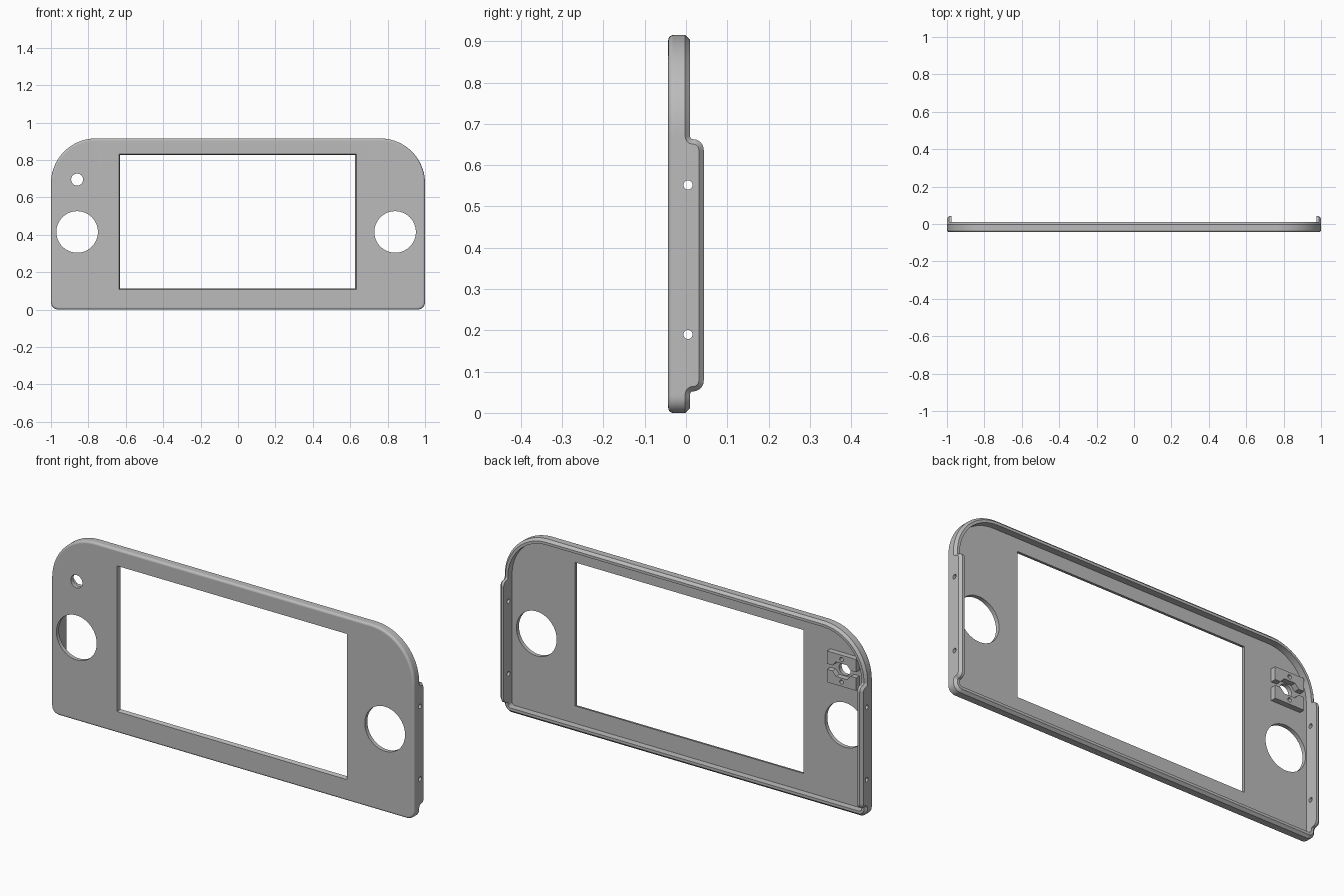
import bpy, bmesh
from math import sin, cos, pi, radians
from mathutils import Matrix, Vector

if "Cube" in bpy.data.objects:
    bpy.data.objects.remove(bpy.data.objects["Cube"])

HEIGHT, R_TOP, R_LOW = 0.915, 0.24, 0.04
FRONT, PLATE_BACK, RIM, TAB_RIM = -0.043, -0.023, 0.01, 0.043
CHAMFER, WALL, FILLET = 0.012, 0.025, 0.012
TAB_MID, TAB_HALF = 0.3575, 0.3055

grey = bpy.data.materials.new("plain grey")
grey.use_nodes = True
grey.diffuse_color = (0.5, 0.5, 0.5, 1)
grey.node_tree.nodes["Principled BSDF"].inputs["Base Color"].default_value = (0.5, 0.5, 0.5, 1)


def add_object(name, bm):
    bmesh.ops.recalc_face_normals(bm, faces=bm.faces)
    mesh = bpy.data.meshes.new(name)
    bm.to_mesh(mesh)
    bm.free()
    mesh.materials.append(grey)
    obj = bpy.data.objects.new(name, mesh)
    bpy.context.collection.objects.link(obj)
    return obj


def activate(obj):
    bpy.ops.object.select_all(action='DESELECT')
    obj.select_set(True)
    bpy.context.view_layer.objects.active = obj


def arc(cx, cz, r, a0, a1, n):
    return [(cx + r * cos(radians(a0 + (a1 - a0) * i / n)),
             cz + r * sin(radians(a0 + (a1 - a0) * i / n))) for i in range(n + 1)]


def tab_edge(d):
    """Rim (y, z) along one side tab, shrunk by d, from low to high z."""
    r_out = 0.026
    y_mid = TAB_RIM - r_out
    r_in = y_mid - RIM
    top = TAB_MID + TAB_HALF
    outer = arc(y_mid, top - r_out, r_out - d, 0, 90, 6)
    inner = arc(y_mid, top + r_in, r_in + d, 270, 180, 6)
    upper = outer + inner[1:]
    return [(y, 2 * TAB_MID - z) for y, z in reversed(upper)] + upper


def ring(inset, y=None, shrink=CHAMFER):
    """Closed body outline; y=None follows the rim with its side tabs."""
    rim = RIM - shrink
    flat = rim if y is None else y
    half = [(x, flat, z) for x, z in arc(1 - R_LOW, R_LOW, R_LOW - inset, -90, 0, 8)]
    half += [(1 - inset, py if y is None else y, pz) for py, pz in tab_edge(shrink)]
    half += [(x, flat, z) for x, z in arc(1 - R_TOP, HEIGHT - R_TOP, R_TOP - inset, 0, 90, 24)]
    return half + [(-x, py, z) for x, py, z in reversed(half)]


def cylinder(bm, centre, r, depth, axis, sides=64):
    turn = Matrix.Rotation(pi / 2, 4, 'X' if axis == 'Y' else 'Y')
    bmesh.ops.create_cone(bm, cap_ends=True, segments=sides, radius1=r, radius2=r,
                          depth=depth, matrix=Matrix.Translation(centre) @ turn)


def prism(bm, rings):
    """Loft rings of points and cap both ends."""
    rows = [[bm.verts.new(p) for p in r] for r in rings]
    for a, b in zip(rows, rows[1:]):
        for i in range(len(a)):
            j = (i + 1) % len(a)
            bm.faces.new((a[i], a[j], b[j], b[i]))
    bm.faces.new(rows[0])
    bm.faces.new(rows[-1])


def cut(obj, bm):
    cutter = add_object("cutter", bm)
    cutter.hide_render = True
    mod = obj.modifiers.new("cut", 'BOOLEAN')
    mod.operation, mod.solver, mod.object = 'DIFFERENCE', 'EXACT', cutter
    activate(obj)
    bpy.ops.object.modifier_apply(modifier=mod.name)
    bpy.data.objects.remove(cutter)


# Face shell: rounded front edge, wall, chamfered rim with tabs, recessed back
rows = []
for i in range(7):
    a = i / 6 * pi / 2
    rows.append(ring(FILLET * (1 - sin(a)), FRONT + FILLET * (1 - cos(a))))
rows += [ring(0), ring(CHAMFER, shrink=0), ring(WALL, shrink=0), ring(WALL, PLATE_BACK)]
bm = bmesh.new()
prism(bm, rows)
shell = add_object("face_shell", bm)

# Screen opening, slightly tapered towards the back
bm = bmesh.new()


def window(grow, y):
    x0, x1, z0, z1 = -0.63 - grow, 0.626 + grow, 0.113 - grow, 0.826 + grow
    return [(x0, y, z0), (x1, y, z0), (x1, y, z1), (x0, y, z1)]


prism(bm, [window(0.012, FRONT - 0.02), window(-0.002, PLATE_BACK + 0.01)])
cut(shell, bm)

# Round control openings and button hole
bm = bmesh.new()
for x, z, r in ((-0.86, 0.415, 0.111), (0.84, 0.415, 0.111), (-0.86, 0.695, 0.032)):
    cylinder(bm, (x, -0.033, z), r, 0.04, 'Y')
cut(shell, bm)

# Screw holes through both side walls
bm = bmesh.new()
for z in (0.19, 0.552):
    for x in (-1, 1):
        cylinder(bm, (x, 0.005, z), 0.011, 0.1, 'X', 24)
cut(shell, bm)

# Button bracket: two notched blocks behind the small hole
half_profile = [(0.08, 0.078), (0.08, 0.014), (0.05, 0.014), (0.03, 0.036)]
profile = half_profile + [(-x, z) for x, z in reversed(half_profile)]
parts = [shell]
for name, side in (("upper_bracket", 1), ("lower_bracket", -1)):
    bm = bmesh.new()
    prism(bm, [[(-0.86 + x, y, 0.695 + side * z) for x, z in profile]
               for y in (PLATE_BACK - 0.001, 0.004)])
    block = add_object(name, bm)
    bm = bmesh.new()
    cylinder(bm, (-0.86, 0, 0.695 + side * 0.056), 0.01, 0.036, 'Y', 24)
    cut(block, bm)
    parts.append(block)

# Smooth the curved surfaces, keep flat areas flat
for obj in parts:
    activate(obj)
    bpy.ops.object.shade_smooth_by_angle(angle=radians(30))
    mod = obj.modifiers.new("flat_normals", 'WEIGHTED_NORMAL')
    mod.keep_sharp = True
